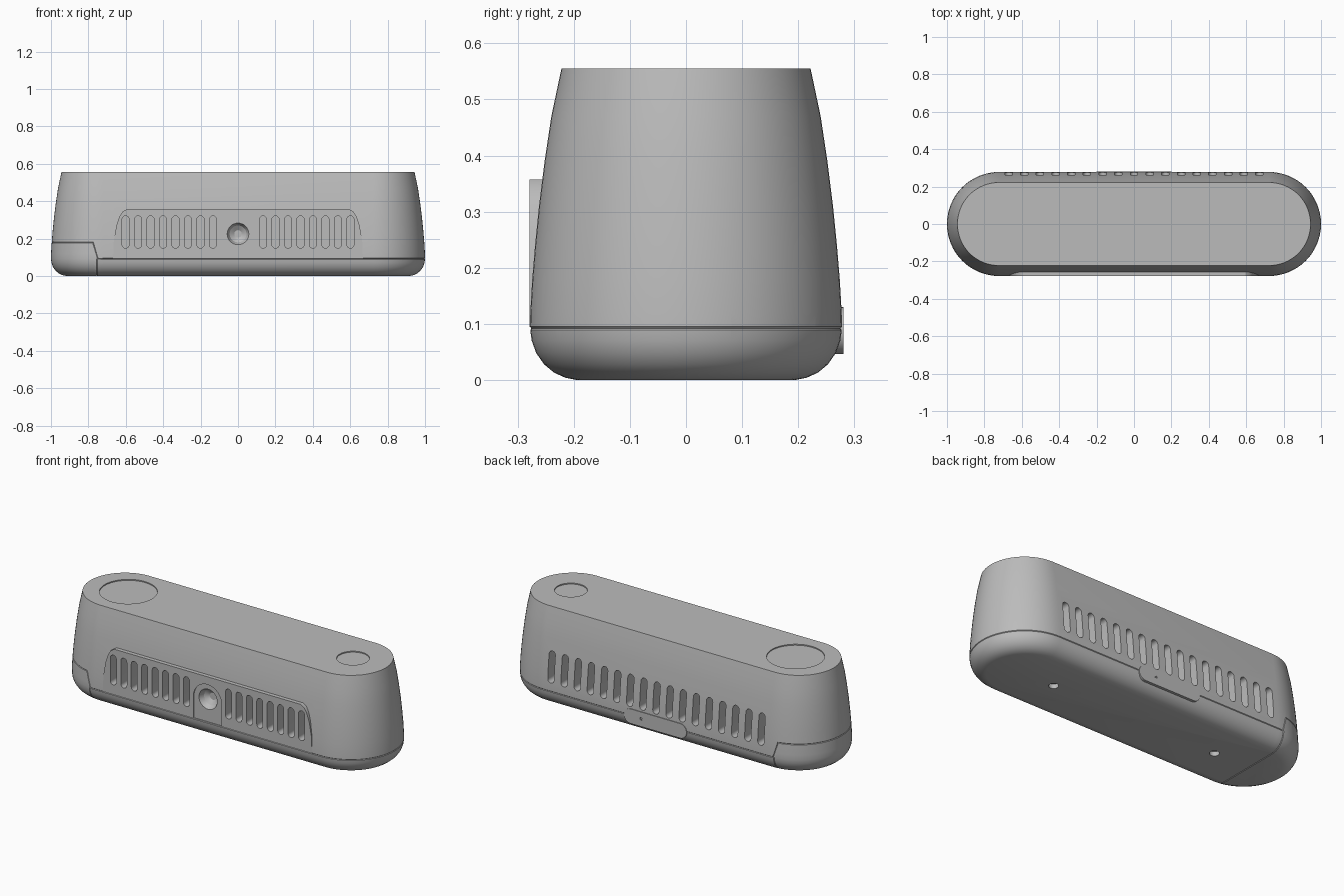
import bpy, bmesh, math
from mathutils import Vector

cube = bpy.data.objects.get("Cube")
if cube:
    bpy.data.objects.remove(cube, do_unlink=True)

# One matte grey for the whole casing
grey = bpy.data.materials.new("casing_grey")
grey.use_nodes = True
COLOR = (0.5, 0.5, 0.5, 1)
grey.diffuse_color = COLOR
grey.node_tree.nodes["Principled BSDF"].inputs["Base Color"].default_value = COLOR

HALF = 0.722      # distance of the round end centres from the middle
SEAM = 0.092      # height of the widest line
FRONT = -0.279    # front panel plane
PROFILE = [(.195, 0), (.215, .004), (.235, .013), (.253, .028), (.267, .048),
           (.275, .07), (.278, SEAM), (.2775, .12), (.274, .18), (.269, .24),
           (.262, .31), (.252, .39), (.24, .47), (.222, .555)]


def radius_at(z):
    for (r0, z0), (r1, z1) in zip(PROFILE, PROFILE[1:]):
        if z <= z1:
            return r0 + (r1 - r0) * (z - z0) / (z1 - z0)
    return PROFILE[-1][0]


def stadium(r, z, n=32):
    pts = []
    for side, start in ((1, -90), (-1, 90)):
        for i in range(n + 1):
            a = math.radians(start + 180 * i / n)
            pts.append(Vector((side * HALF + r * math.cos(a), r * math.sin(a), z)))
    return pts


def loft(bm, rings):
    rows = [[bm.verts.new(p) for p in ring] for ring in rings]
    for low, high in zip(rows, rows[1:]):
        for i in range(len(low)):
            j = (i + 1) % len(low)
            bm.faces.new((low[i], low[j], high[j], high[i]))
    bm.faces.new(rows[0][::-1])
    bm.faces.new(rows[-1])


def make(name, *solids):
    # Each solid is a list of cross-section rings
    bm = bmesh.new()
    for rings in solids:
        loft(bm, rings)
    bmesh.ops.recalc_face_normals(bm, faces=bm.faces)
    mesh = bpy.data.meshes.new(name)
    bm.to_mesh(mesh)
    bm.free()
    mesh.materials.append(grey)
    obj = bpy.data.objects.new(name, mesh)
    bpy.context.collection.objects.link(obj)
    return obj


def prism(outline, y0, y1):
    return [[Vector((x, y, z)) for x, z in outline] for y in (y0, y1)]


def capsule(cx, cz, half_w, half_h, n=8):
    r = min(half_w, half_h)
    pts = []
    for i in range(4):
        for k in range(n // 2 + 1):
            a = math.pi / 2 * (i + k / (n // 2))
            sx = 1 if i in (0, 3) else -1
            sz = 1 if i < 2 else -1
            p = (cx + sx * (half_w - r) + r * math.cos(a),
                 cz + sz * (half_h - r) + r * math.sin(a))
            if not pts or (Vector(p) - Vector(pts[-1])).length > 1e-5:
                pts.append(p)
    if (Vector(pts[0]) - Vector(pts[-1])).length < 1e-5:
        pts.pop()
    return pts


def disc(x, r, z0, z1, n=40):
    return [[Vector((x + r * math.cos(math.tau * i / n), r * math.sin(math.tau * i / n), z))
             for i in range(n)] for z in (z0, z1)]


def tube(name, pts, closed):
    # Thin round cutter following a seam line
    curve = bpy.data.curves.new(name, "CURVE")
    curve.dimensions = "3D"
    curve.bevel_depth = 0.003
    curve.bevel_resolution = 0
    curve.use_fill_caps = not closed
    spline = curve.splines.new("POLY")
    spline.points.add(len(pts) - 1)
    for sp, p in zip(spline.points, pts):
        sp.co = (*p, 1)
    spline.use_cyclic_u = closed
    temp = bpy.data.objects.new(name + "_path", curve)
    mesh = bpy.data.meshes.new_from_object(temp)
    bpy.data.objects.remove(temp)
    mesh.materials.clear()
    mesh.materials.append(grey)
    obj = bpy.data.objects.new(name, mesh)
    bpy.context.collection.objects.link(obj)
    return obj


def combine(target, tools):
    # Apply union and cut operations, then discard the helper solids
    for tool, operation in tools:
        mod = target.modifiers.new(tool.name, "BOOLEAN")
        mod.object, mod.operation, mod.solver = tool, operation, "EXACT"
    bpy.context.view_layer.update()
    graph = bpy.context.evaluated_depsgraph_get()
    mesh = bpy.data.meshes.new_from_object(target.evaluated_get(graph))
    target.modifiers.clear()
    target.data = mesh
    for tool, _ in tools:
        bpy.data.objects.remove(tool, do_unlink=True)


# Main shell and the upright front panel
body = make("casing_body", [stadium(r, z) for r, z in PROFILE])
half_panel = [(.668, SEAM + .002), (.664, .19), (.65, .27), (.635, .315), (.618, .343), (.595, .357)]
panel = make("front_panel", prism(half_panel + [(-x, z) for x, z in reversed(half_panel)], FRONT, -.15))

# Vent slots, front and back
front_x = [s * (.134 + .0667 * i) for s in (-1, 1) for i in range(8)]
back_x = [.0838 * (i - 8) for i in range(17)]
slots = make("vent_slots",
             *[prism(capsule(x, .235, .019, .086), -.32, -.19) for x in front_x],
             *[prism(capsule(x, .23, .02, .09), .19, .32) for x in back_x])

# Arched recess and the conical socket in its middle
arch = [(-.09, SEAM + .003), (.09, SEAM + .003)]
arch += [(.09 * math.cos(math.pi * i / 20), .222 + .09 * math.sin(math.pi * i / 20)) for i in range(21)]
recess = make("socket_recess", prism(arch, -.32, FRONT + .006))
socket = make("socket_cone", [[Vector((r * math.cos(math.tau * i / 32), y, .225 + r * math.sin(math.tau * i / 32)))
                               for i in range(32)]
                              for r, y in ((.058, -.32), (.058, FRONT + .006), (.045, -.245), (.02, -.228))])

# Round top insets and the two holes underneath
discs = make("round_insets", disc(-.70, .152, .549, .58), disc(.735, .086, .549, .58),
             disc(-.53, .026, -.02, .025, 24), disc(.53, .026, -.02, .025, 24))

# Seam around the casing, stepping up over the end cap
STEP_X = -.755
loop = []
for p in stadium(1, 0):
    z = .18 if p.x < -HALF - .13 else SEAM
    flat = Vector((math.copysign(HALF, p.x), 0, 0))
    q = flat + (p - flat) * radius_at(z)
    loop.append(Vector((q.x, q.y, z)))
seam = tube("casing_seam", loop, True)

# Seam down the sides and under the end cap
side = [Vector((STEP_X, math.sqrt(r * r - (STEP_X + HALF) ** 2), z)) for r, z in PROFILE[:7]]
cap_seam = tube("end_cap_seam", [Vector((p.x, -p.y, p.z)) for p in reversed(side)] + side, False)

combine(body, [(panel, "UNION")] + [(t, "DIFFERENCE") for t in
        (slots, recess, socket, discs, seam, cap_seam)])

# Rear pill-shaped tab with a pin hole
tab = make("rear_tab", prism(capsule(0, .088, .2, .042, 16), .2, .281))
pin = make("pin_hole", prism(capsule(.09, .09, .008, .008), .26, .32))
combine(tab, [(pin, "DIFFERENCE")])

# Smooth shading with crisp edges
bpy.ops.object.select_all(action="DESELECT")
for obj in (body, tab):
    obj.select_set(True)
    bpy.context.view_layer.objects.active = obj
bpy.ops.object.shade_smooth_by_angle(angle=math.radians(30))
